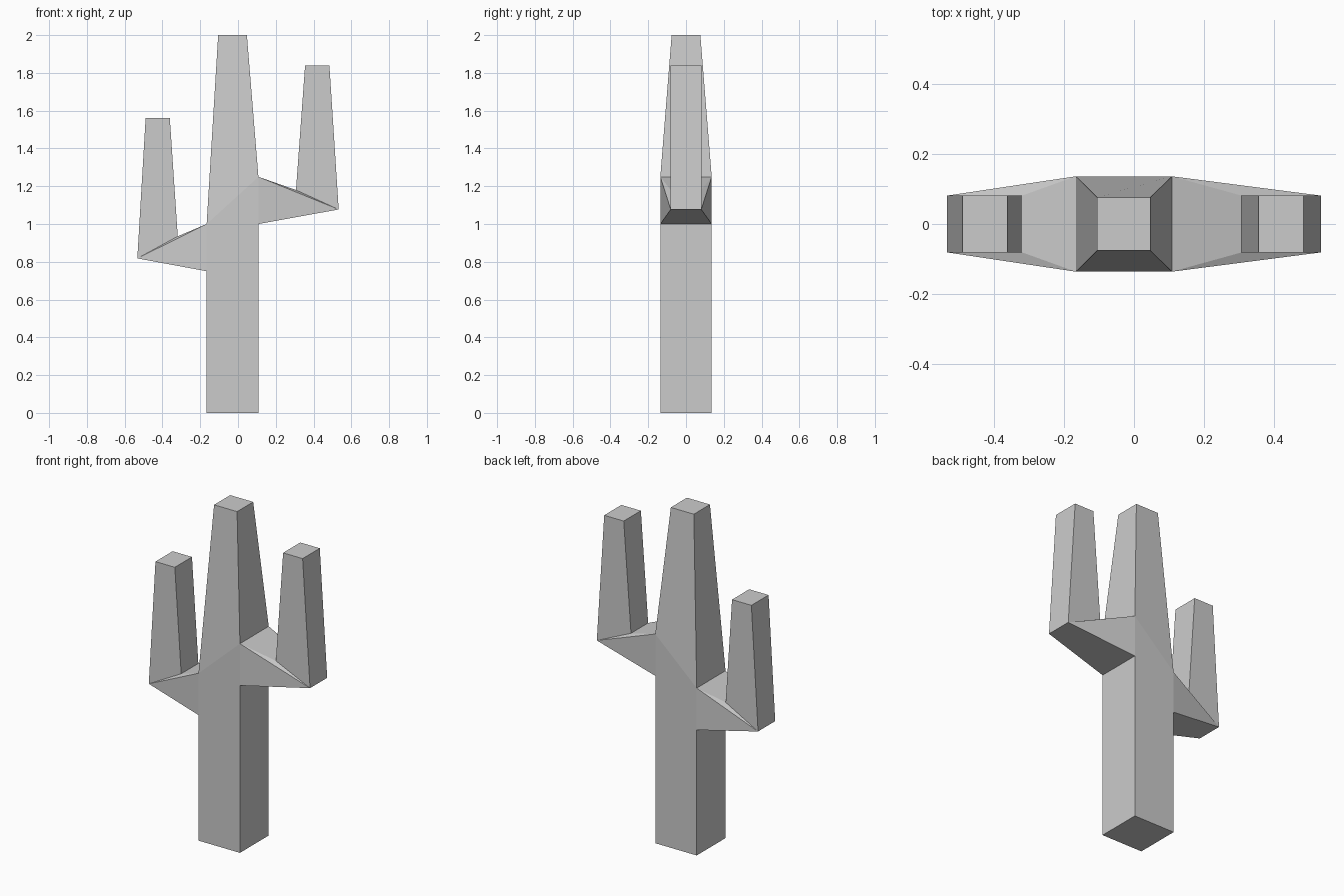
import bpy, bmesh

if "Cube" in bpy.data.objects:
    bpy.data.objects.remove(bpy.data.objects["Cube"])

bm = bmesh.new()


def ring(p, q, hy):
    """Rectangular section through the (x, z) points p and q, half depth hy."""
    return [bm.verts.new((x, y, z)) for (x, z), y in
            ((p, -hy), (q, -hy), (q, hy), (p, hy))]


def bridge(a, b, skip=(), split=False):
    for i in range(4):
        if i in skip:
            continue
        j = (i + 1) % 4
        if split and i in (0, 2):
            # twisted flank: fold from the root's top to the outer elbow
            if i == 0:
                tris = ((a[0], a[1], b[0]), (a[1], b[1], b[0]))
            else:
                tris = ((a[2], a[3], b[3]), (a[2], b[3], b[2]))
            for t in tris:
                bm.faces.new(t)
        else:
            bm.faces.new((a[i], a[j], b[j], b[i]))


# Trunk: base, two slanted sections framing the arm roots, tapered top
L, R, D = -0.166, 0.108, 0.136
base = ring((L, 0), (R, 0), D)
low = ring((L, 0.75), (R, 1.0), D)
high = ring((L, 1.0), (R, 1.25), D)
top = ring((-0.105, 2.0), (0.047, 2.0), 0.076)
bridge(base, low)
bridge(low, high, skip=(1, 3))
bridge(high, top)
bm.faces.new(base)
bm.faces.new(top)

# Arms: trunk opening -> elbow -> upright tip
arms = (
    ((0, 3), (-0.533, 0.818), (-0.319, 0.935), (-0.489, 1.56), (-0.361, 1.56)),
    ((1, 2), (0.533, 1.077), (0.307, 1.18), (0.484, 1.838), (0.355, 1.838)),
)
for (f, k), outer, inner, tip_out, tip_in in arms:
    root = [low[f], high[f], high[k], low[k]]
    elbow = ring(outer, inner, 0.081)
    tip = ring(tip_out, tip_in, 0.081)
    bridge(root, elbow, split=True)
    bridge(elbow, tip)
    bm.faces.new(tip)

bmesh.ops.recalc_face_normals(bm, faces=bm.faces)
mesh = bpy.data.meshes.new("cactus")
bm.to_mesh(mesh)
bm.free()
bpy.context.collection.objects.link(bpy.data.objects.new("cactus", mesh))
